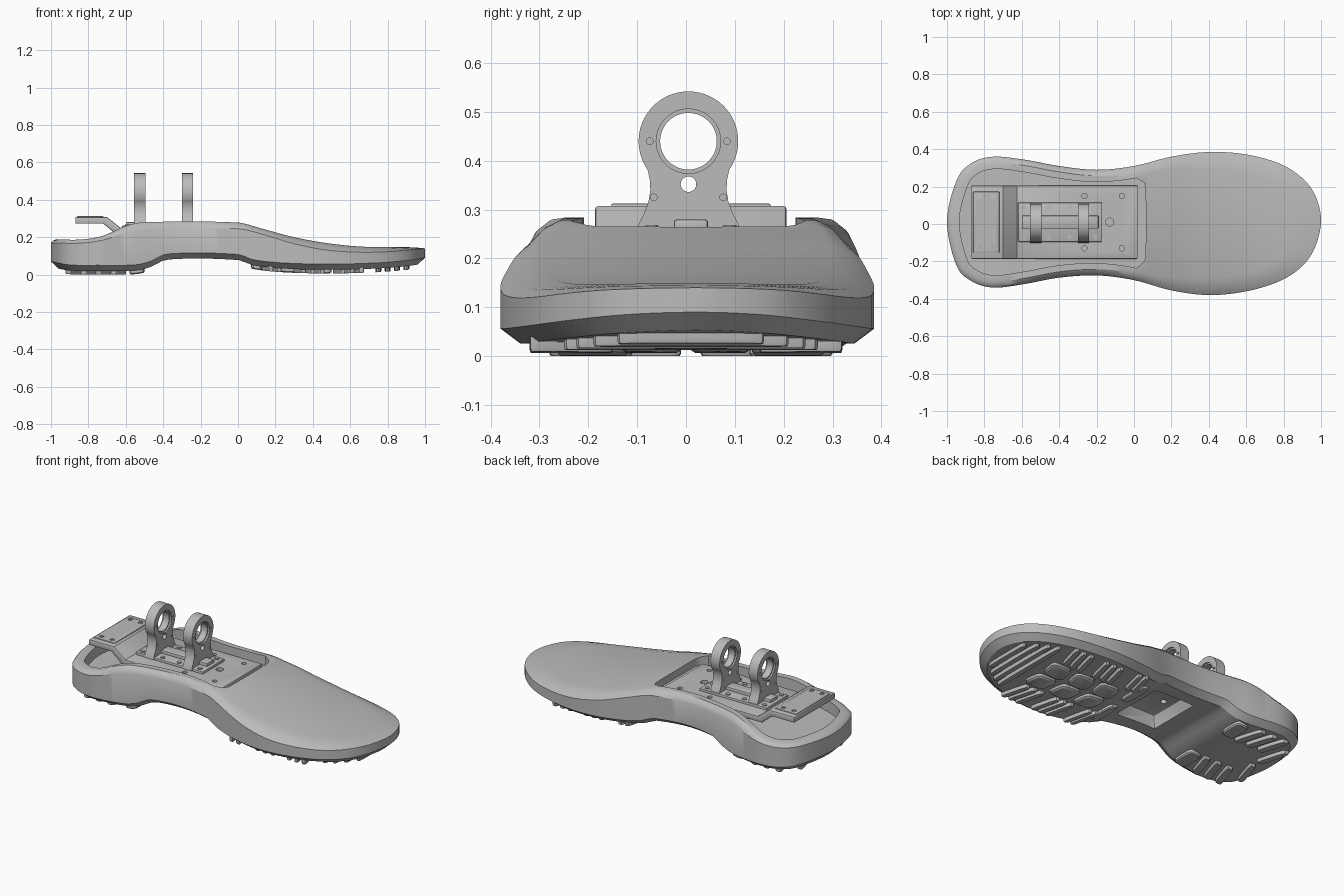
import bpy, bmesh, math
from mathutils import Vector

if "Cube" in bpy.data.objects:
    bpy.data.objects.remove(bpy.data.objects["Cube"], do_unlink=True)

grey = bpy.data.materials.new("mid_grey")
grey.use_nodes = True
grey.diffuse_color = (0.5, 0.5, 0.5, 1)
grey.node_tree.nodes["Principled BSDF"].inputs["Base Color"].default_value = (0.5, 0.5, 0.5, 1)

MID = 0.01  # sideways centre of the mounted parts


# ---- helpers ----
def finish(name, bm, bevel=0.0):
    bmesh.ops.recalc_face_normals(bm, faces=bm.faces[:])
    mesh = bpy.data.meshes.new(name)
    bm.to_mesh(mesh)
    bm.free()
    mesh.materials.append(grey)
    obj = bpy.data.objects.new(name, mesh)
    bpy.context.collection.objects.link(obj)
    if bevel:
        mod = obj.modifiers.new("bevel", 'BEVEL')
        mod.width, mod.segments = bevel, 2
        mod.angle_limit = math.radians(40)
        apply(obj, mod)
    return obj


def activate(obj):
    bpy.ops.object.select_all(action='DESELECT')
    obj.select_set(True)
    bpy.context.view_layer.objects.active = obj


def apply(obj, mod):
    activate(obj)
    bpy.ops.object.modifier_apply(modifier=mod.name)


def cut(obj, cutter):
    cutter.hide_render = True
    mod = obj.modifiers.new("cut", 'BOOLEAN')
    mod.operation, mod.solver, mod.object = 'DIFFERENCE', 'EXACT', cutter
    apply(obj, mod)
    bpy.data.objects.remove(cutter, do_unlink=True)


def smooth(obj, angle=30):
    activate(obj)
    bpy.ops.object.shade_smooth_by_angle(angle=math.radians(angle))


def curve(pts):
    """Smooth height function through (x, z) points."""
    def slope(i):
        a, b = pts[max(i - 1, 0)], pts[min(i + 1, len(pts) - 1)]
        return (b[1] - a[1]) / (b[0] - a[0])

    def f(x):
        x = min(max(x, pts[0][0]), pts[-1][0])
        i = next(k for k in range(len(pts) - 1) if x <= pts[k + 1][0])
        (x0, z0), (x1, z1) = pts[i], pts[i + 1]
        h = x1 - x0
        t = (x - x0) / h
        return (z0 * (1 + 2 * t) * (1 - t) ** 2 + z1 * t * t * (3 - 2 * t)
                + h * t * (1 - t) * (slope(i) * (1 - t) - slope(i + 1) * t))
    return f


def loft(bm, rings):
    """Bridge closed rings; cap both ends with a ladder of cross strips."""
    n = len(rings[0])
    vs = [[bm.verts.new(p) for p in r] for r in rings]
    for a, b in zip(vs, vs[1:]):
        for j in range(n):
            k = (j + 1) % n
            bm.faces.new((a[j], a[k], b[k], b[j]))
    for r in (vs[0], vs[-1]):
        for j in range(n // 2):
            quad = [r[j], r[j + 1], r[n - j - 1], r[(n - j) % n]]
            bm.faces.new(list(dict.fromkeys(quad)))


def prism(name, pts, axis, a, b, bevel=0.0):
    """Extrude a flat profile along x or y from a to b."""
    bm = bmesh.new()
    def place(p, d):
        return (d, p[0], p[1]) if axis == 'x' else (p[0], d, p[1])
    face = bm.faces.new([bm.verts.new(place(p, a)) for p in pts])
    out = bmesh.ops.extrude_face_region(bm, geom=[face])
    move = Vector((b - a, 0, 0) if axis == 'x' else (0, b - a, 0))
    bmesh.ops.translate(bm, vec=move, verts=[v for v in out['geom'] if isinstance(v, bmesh.types.BMVert)])
    return finish(name, bm, bevel)


def box(name, x0, x1, y0, y1, z0, z1, bevel=0.0):
    return prism(name, [(x0, z0), (x1, z0), (x1, z1), (x0, z1)], 'y', y0, y1, bevel)


def cylinders(name, spots, radius, depth, axis='z', sides=20):
    bm = bmesh.new()
    for p in spots:
        new = bmesh.ops.create_cone(bm, cap_ends=True, segments=sides, radius1=radius, radius2=radius, depth=depth)['verts']
        if axis == 'x':
            for v in new:
                v.co = (v.co.z, v.co.x, v.co.y)
        bmesh.ops.translate(bm, vec=p, verts=new)
    return finish(name, bm)


# ---- sole outline: x, far side y, near side y ----
sides = [(-.95, .23, -.22), (-.87, .325, -.305), (-.75, .36, -.34), (-.58, .343, -.32),
         (-.4, .31, -.287), (-.2, .29, -.275), (0, .31, -.3), (.2, .36, -.355), (.4, .385, -.38),
         (.6, .372, -.36), (.78, .322, -.305), (.9, .245, -.225), (.97, .15, -.12)]
loop = [(-1, .01)] + [(x, a) for x, a, b in sides] + [(1, .02)] + [(x, b) for x, a, b in reversed(sides)]
outline = []
for i in range(len(loop)):
    p0, p1, p2, p3 = (Vector(loop[(i + k) % len(loop)]) for k in (-1, 0, 1, 2))
    for s in range(6):
        t = s / 6
        outline.append(0.5 * (2 * p1 + (p2 - p0) * t + (2 * p0 - 5 * p1 + 4 * p2 - p3) * t * t
                              + (3 * p1 - p0 - 3 * p2 + p3) * t ** 3))


def inset(amount):
    n, out = len(outline), []
    for i, p in enumerate(outline):
        d = (outline[(i + 1) % n] - outline[i - 1]).normalized()
        out.append(p + Vector((d.y, -d.x)) * amount(p.x))
    return out


bottom = curve([(-1, .04), (-.9, .022), (-.75, .02), (-.55, .022), (-.47, .04), (-.38, .08), (0, .078),
                (.08, .05), (.25, .032), (.5, .026), (.75, .033), (.9, .045), (1, .06)])
edge = curve([(-1, .17), (-.85, .168), (-.72, .185), (-.55, .235), (0, .245), (.15, .21), (.3, .165),
              (.5, .128), (.75, .12), (1, .14)])
top = curve([(-1, .19), (-.85, .187), (-.73, .205), (-.6, .26), (-.5, .28), (0, .278), (.12, .248),
             (.3, .2), (.5, .165), (.7, .148), (1, .152)])
shoulder = curve([(-1, .03), (-.1, .035), (.1, .055), (.35, .09), (.75, .1), (1, .14)])


def ring(amount, height):
    return [(p.x, p.y, height(p.x)) for p in inset(amount)]


# ---- sole body ----
bm = bmesh.new()
loft(bm, [ring(lambda x: .04, bottom),
          ring(lambda x: 0, lambda x: bottom(x) + .03),
          ring(lambda x: 0, edge),
          ring(lambda x: shoulder(x) * .35, lambda x: edge(x) * .4 + top(x) * .6),
          ring(shoulder, top)])
sole = finish("sole", bm)

# heel and ankle pocket
floor = curve([(-1, .12), (-.75, .13), (-.55, .205), (-.45, .22), (.1, .22)])
inner = inset(lambda x: .066)
pairs = [(inner[j], inner[-j]) for j in range(1, len(inner) // 2) if inner[j].x < .03]
far = [tuple(a) for a, b in pairs] + [(.05, .225), (.062, .2)]
near = [tuple(b) for a, b in pairs] + [(.05, -.205), (.062, -.18)]
rim = [tuple(inner[0])] + far + [(.064, MID)] + near[::-1]
bm = bmesh.new()
loft(bm, [[(x, y, floor(x)) for x, y in rim], [(x, y, .5) for x, y in rim]])
cut(sole, finish("pocket_cutter", bm))

# tapered recess under the arch
bm = bmesh.new()
loft(bm, [[(-.14 + sx * (.15 - g), MID + sy * (.18 - g), z)
           for sx, sy in ((-1, -1), (1, -1), (1, 1), (-1, 1))] for g, z in ((0, .03), (.035, .155))])
cut(sole, finish("arch_cutter", bm, .012))
cut(sole, cylinders("arch_holes", [(-.06, MID, .16), (-.2, MID, .16)], .018, .06))
smooth(sole)

# ---- tread pads: centre x, centre y, half length, half width, shear ----
pads = [(.9, .01, .016, .15, 0), (.85, .01, .016, .2, 0), (.8, .01, .016, .235, 0), (.75, .01, .016, .26, 0)]
for s in (-1, 1):
    pads += [(x, s * .235, .017, .085, s * .25) for x in (.64, .59, .54, .43, .38, .33, .2, .155)]
    pads += [(x, s * .07, .065, .06, s * .15) for x in (.6, .43, .26)]
    pads += [(x, s * .205 + .01, .024, .085, s * -.3) for x in (-.8, -.72, -.64)]
    pads += [(-.54, s * .2 + .01, .04, .075, 0), (-.88, s * .11 + .01, .022, .09, s * -.3)]
    pads += [(.1, s * .13, .03, .09, 0)]
bm = bmesh.new()
for cx, cy, hx, hy, shear in pads:
    levels = []
    for grow, drop in ((1, -.01), (1, .014), (.86, .02)):
        r = []
        for k in range(20):
            c, s = math.cos(math.pi + k * math.pi / 10), math.sin(math.pi + k * math.pi / 10)
            u = math.copysign(abs(c) ** .45, c) * hx * grow
            v = math.copysign(abs(s) ** .45, s) * (hy - hx * (1 - grow))
            x = cx + u + shear * v
            r.append((x, cy + v, max(bottom(x) - drop, 0)))
        levels.append(r)
    loft(bm, levels)
smooth(finish("tread_pads", bm))

# ---- mounting plate with raised heel bracket ----
plate = prism("mounting_plate", [(.02, .215), (.02, .248), (-.625, .248), (-.7, .307), (-.87, .307),
                                 (-.87, .272), (-.72, .272), (-.65, .215)], 'y', MID - .196, MID + .196, .006)
cut(plate, cylinders("plate_holes", [(x, MID + s * .14, .25) for x in (-.065, -.265) for s in (-1, 1)], .014, .04))
cut(plate, cylinders("centre_hole", [(-.13, MID, .25)], .022, .04))
smooth(plate)
panel = box("heel_panel", -.86, -.72, MID - .163, MID + .163, .3, .312, .003)
cut(panel, cylinders("panel_holes", [(x, MID + s * .135, .312) for x in (-.825, -.755) for s in (-1, 1)], .013, .012))
smooth(panel)

# ---- bracket base, centre rib and screws ----
smooth(box("bracket_base", -.62, -.17, MID - .105, MID + .105, .24, .262, .005))
smooth(box("bracket_rib", -.6, -.19, MID - .035, MID + .035, .25, .28, .006))
spots = [(x, MID + s * .08, .264) for x in (-.59, -.455, -.345, -.205) for s in (-1, 1)]
smooth(cylinders("base_screws", spots, .013, .008))

# ---- pair of upright bearing lugs ----
arc = [(.102 * math.cos(a), .44 + .102 * math.sin(a))
       for a in (math.radians(-35 + 250 * k / 40) for k in range(41))]
neck = [(.106, .25), (.103, .268), (.092, .29), (.082, .315), (.078, .34), (.079, .36)]
profile = [(MID / 2 + y, z) for y, z in neck + arc + [(-y, z) for y, z in reversed(neck)]]
for name, x in (("rear_lug", -.525), ("front_lug", -.27)):
    lug = prism(name, profile, 'x', x - .03, x + .03)
    y = MID / 2
    cut(lug, cylinders("bore", [(x, y, .44)], .058, .1, 'x', 48))
    cut(lug, cylinders("counterbore", [(x + s * .03, y, .44) for s in (-1, 1)], .066, .02, 'x', 48))
    cut(lug, cylinders("pin_hole", [(x, y, .352)], .016, .1, 'x'))
    holes = [(x + e * .03, y + s * w, z) for e in (-1, 1) for s in (-1, 1) for w, z in ((.079, .44), (.071, .325))]
    cut(lug, cylinders("screw_holes", holes, .007, .02, 'x', 12))
    smooth(lug)
